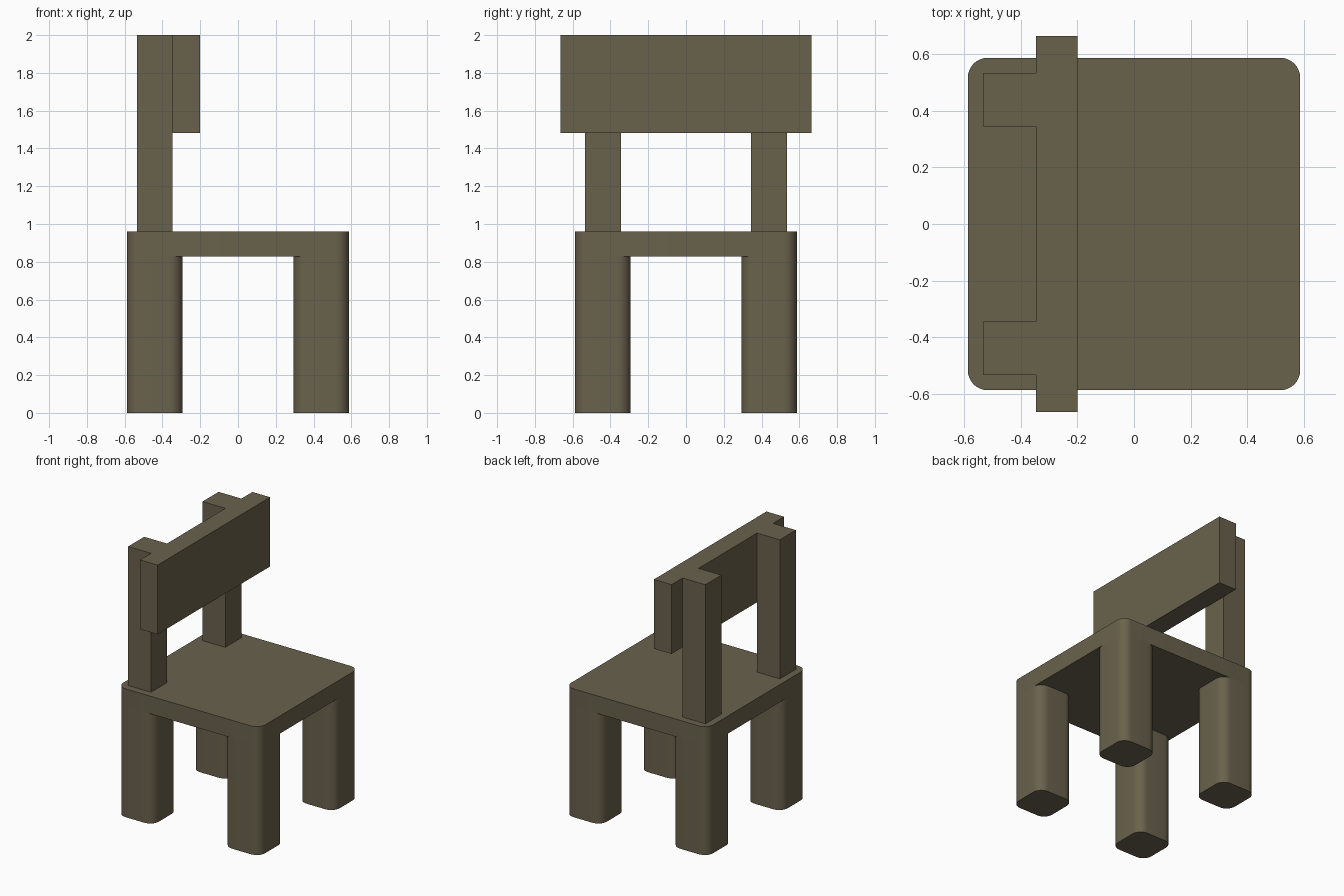
import bpy
import bmesh
from mathutils import Vector

# Remove the default object
cube = bpy.data.objects.get("Cube")
if cube:
    bpy.data.objects.remove(cube, do_unlink=True)

# Single olive-brown wood colour
WOOD = (0.141, 0.121, 0.073, 1)
wood = bpy.data.materials.new("olive_brown_wood")
wood.use_nodes = True
wood.diffuse_color = WOOD
wood.node_tree.nodes["Principled BSDF"].inputs["Base Color"].default_value = WOOD


def block(name, low, high, radius=0):
    """Box between two corners, with optionally rounded upright edges."""
    low, high = Vector(low), Vector(high)
    bm = bmesh.new()
    bmesh.ops.create_cube(bm, size=1)
    for v in bm.verts:
        v.co = (low + high) / 2 + v.co * (high - low)
    if radius:
        upright = [e for e in bm.edges
                   if abs(e.verts[0].co.z - e.verts[1].co.z) > 0.01]
        bmesh.ops.bevel(bm, geom=upright, offset=radius, segments=8,
                        profile=0.5, affect='EDGES')
    mesh = bpy.data.meshes.new(name)
    bm.to_mesh(mesh)
    bm.free()
    mesh.materials.append(wood)
    obj = bpy.data.objects.new(name, mesh)
    bpy.context.collection.objects.link(obj)
    if radius:
        bpy.ops.object.select_all(action='DESELECT')
        obj.select_set(True)
        bpy.context.view_layer.objects.active = obj
        bpy.ops.object.shade_smooth_by_angle()
    return obj


HALF, LEG, ROUND = 0.588, 0.295, 0.07
SEAT_LOW, SEAT_TOP = 0.828, 0.96

# Seat slab
block("seat", (-HALF, -HALF, SEAT_LOW), (HALF, HALF, SEAT_TOP), ROUND)

# Four legs flush with the seat corners
inner = HALF - LEG
for x_name, x in (("left", inner), ("right", -HALF)):
    for y_name, y in (("front", -HALF), ("back", inner)):
        block(f"{y_name}_{x_name}_leg", (x, y, 0),
              (x + LEG, y + LEG, SEAT_LOW), ROUND)

# Two backrest posts and the wide board fixed to them
for side, y in (("front", -0.535), ("back", 0.345)):
    block(f"{side}_backrest_post", (-0.535, y, SEAT_TOP), (-0.346, y + 0.19, 2))
block("backrest_board", (-0.346, -0.665, 1.482), (-0.2, 0.665, 2))
